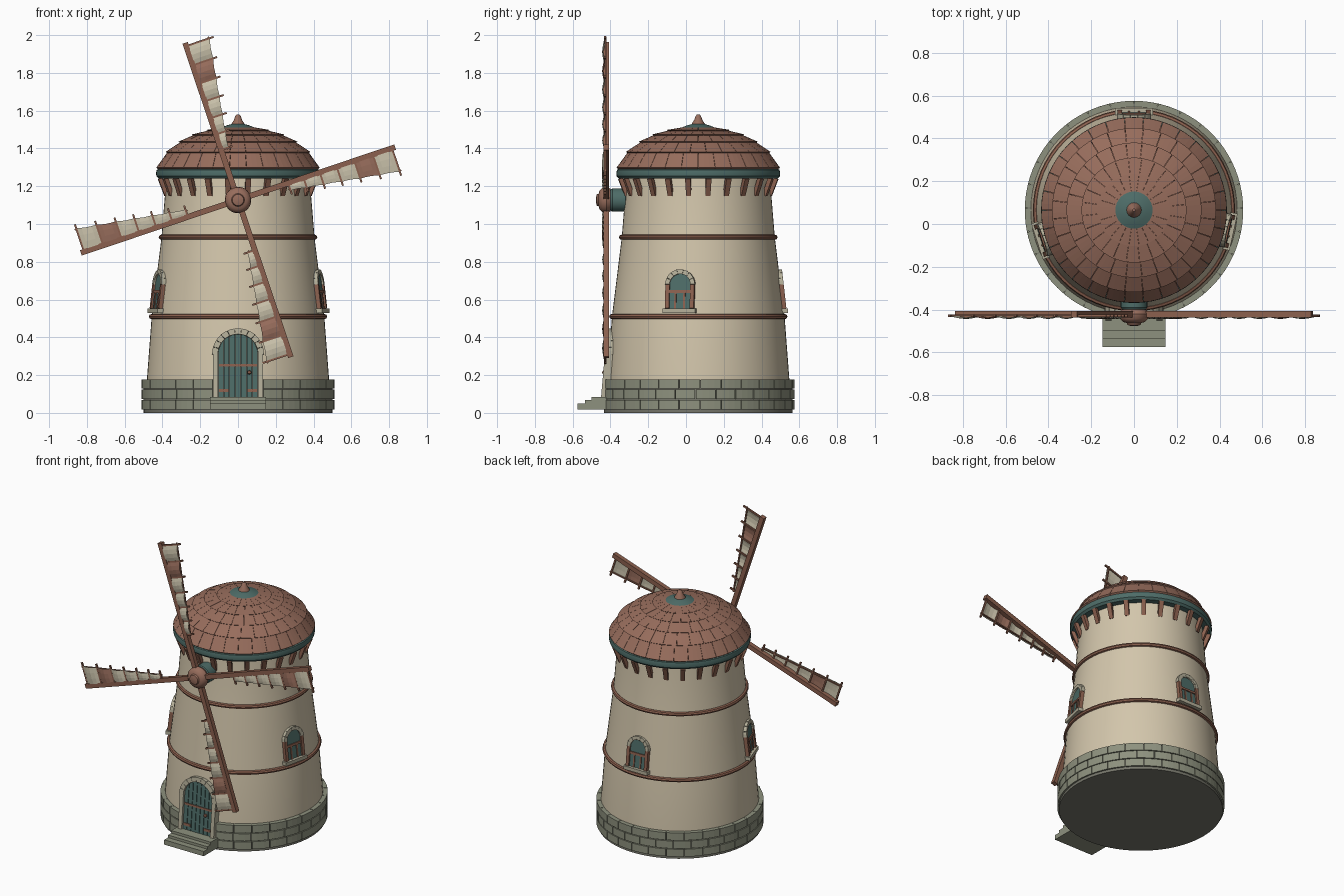
import bpy, bmesh, math
from math import sin, cos, pi, radians, sqrt
from mathutils import Matrix, Vector

cube = bpy.data.objects.get("Cube")
if cube:
    bpy.data.objects.remove(cube, do_unlink=True)


def material(name, rgb):
    m = bpy.data.materials.new(name)
    m.use_nodes = True
    m.diffuse_color = (*rgb, 1)
    m.node_tree.nodes["Principled BSDF"].inputs["Base Color"].default_value = (*rgb, 1)
    return m


PLASTER = material("plaster", (.65, .565, .41))
TILE = material("clay_tile", (.31, .152, .107))
WOOD = material("wood", (.26, .118, .077))
TEAL = material("teal_paint", (.075, .15, .137))
STONE = material("stone", (.27, .285, .21))
PALE = material("pale_stone", (.46, .43, .32))
MORTAR = material("mortar", (.18, .18, .145))
CLOTH = material("sail_cloth", (.58, .53, .40))

AXIS = Matrix.Translation((0, .065, 0))      # tower axis
HUB = Matrix.Translation((0, -.42, 1.127))   # sail axis


def lean(y, z, degrees):
    """Tilt backward about a line at (y, z), to follow the wall."""
    pivot = Matrix.Translation((0, y, z))
    return pivot @ Matrix.Rotation(-radians(degrees), 4, 'X') @ pivot.inverted()


def finish(bm, name, mats, matrix, smooth=False):
    bmesh.ops.recalc_face_normals(bm, faces=bm.faces)
    me = bpy.data.meshes.new(name)
    bm.to_mesh(me)
    bm.free()
    for m in mats:
        me.materials.append(m)
    ob = bpy.data.objects.new(name, me)
    bpy.context.collection.objects.link(ob)
    ob.matrix_world = matrix
    if smooth:
        bpy.ops.object.select_all(action='DESELECT')
        ob.select_set(True)
        bpy.context.view_layer.objects.active = ob
        bpy.ops.object.shade_smooth_by_angle(angle=radians(35))
    return ob


def lathe(name, profile, mat, matrix=AXIS, steps=64):
    """Spin an (r, z) profile round z."""
    bm = bmesh.new()
    vs = [bm.verts.new((r, 0, z)) for r, z in profile]
    es = [bm.edges.new(p) for p in zip(vs, vs[1:])]
    bmesh.ops.spin(bm, geom=vs + es, cent=(0, 0, 0), axis=(0, 0, 1), angle=2 * pi, steps=steps)
    bmesh.ops.remove_doubles(bm, verts=bm.verts, dist=1e-4)
    return finish(bm, name, [mat], matrix, True)


def blocks(name, profile, count, fill, mat, start=0, end=2 * pi, matrix=AXIS, steps=3):
    """Separate blocks of a closed (r, z) section set along an arc."""
    bm = bmesh.new()
    pitch = (end - start) / count
    for i in range(count):
        mid = start + (i + .5) * pitch
        rings = []
        for s in range(steps + 1):
            a = mid + pitch * fill * (s / steps - .5)
            rings.append([bm.verts.new((r * cos(a), r * sin(a), z)) for r, z in profile])
        for p, q in zip(rings, rings[1:]):
            for k in range(len(profile)):
                j = (k + 1) % len(profile)
                bm.faces.new((p[k], p[j], q[j], q[k]))
        bm.faces.new(rings[0])
        bm.faces.new(rings[-1])
    return finish(bm, name, [mat], matrix)


def prism(name, outline, y0, y1, mat, matrix):
    """Extrude an (x, z) outline from y0 to y1."""
    bm = bmesh.new()
    f = bm.faces.new([bm.verts.new((x, y0, z)) for x, z in outline])
    new = bmesh.ops.extrude_face_region(bm, geom=[f])["geom"]
    shifted = [v for v in new if isinstance(v, bmesh.types.BMVert)]
    bmesh.ops.translate(bm, vec=Vector((0, y1 - y0, 0)), verts=shifted)
    return finish(bm, name, [mat], matrix)


def box(name, x0, x1, y0, y1, z0, z1, mat, matrix):
    return prism(name, [(x0, z0), (x1, z0), (x1, z1), (x0, z1)], y0, y1, mat, matrix)


def rect(r0, r1, z0, z1):
    return [(r0, z0), (r1, z0), (r1, z1), (r0, z1)]


def arch(half, bottom, spring, n=14):
    top = [(half * cos(pi * i / n), spring + half * sin(pi * i / n)) for i in range(n + 1)]
    return [(half, bottom)] + top + [(-half, bottom)]


def voussoirs(name, r0, r1, spring, y0, y1, count, mat, matrix):
    turn = matrix @ Matrix.Translation((0, 0, spring)) @ Matrix.Rotation(pi / 2, 4, 'X')
    blocks(name, rect(r0, r1, -y1, -y0), count, .96, mat, 0, pi, turn, 2)


# Tower wall and rounded wooden bands
lathe("tower_wall", [(.488, .01), (.482, .18), (.457, .51), (.405, .93), (.383, 1.2), (.38, 1.26)], PLASTER)
for z, r in ((.51, .457), (.93, .405)):
    bead = [(r + .015 * cos(t * pi / 4), z + .014 * sin(t * pi / 4)) for t in range(-3, 4)]
    lathe("wall_band", bead, WOOD)

# Stone foundation, left open at the doorway
lathe("plinth", [(0, 0), (.5, 0), (.5, .02), (0, .02)], MORTAR)
gap = .262
first, last = -pi / 2 + gap, 1.5 * pi - gap
blocks("mortar_core", rect(.47, .5, .02, .175), 1, 1, MORTAR, first, last, steps=64)
for i in range(3):
    z = .018 + i * .055
    blocks("stone_course", rect(.475, .51, z, z + .05), 26 + i % 2, .965, STONE, first, last)

# Front steps
for i, front in enumerate((-.575, -.535, -.5)):
    box("front_step", -.147, .147, front, -.42, .018 + .02 * i, .05 + .017 * i, STONE, Matrix())

# Door with planks, straps, knob and stone surround
D = lean(-.45, .08, 5)
prism("door_back", arch(.108, .08, .312), -.428, -.37, MORTAR, D)
n, half = 7, .106
for i in range(n):
    a = -half + 2 * half * i / n + .0015
    b = a + 2 * half / n - .003
    top = [(x, .312 + sqrt(half ** 2 - x ** 2)) for x in (b, (a + b) / 2, a)]
    prism("door_plank", [(a, .085), (b, .085)] + top, -.437, -.42, TEAL, D)
box("door_strap", -.1, .1, -.442, -.43, .247, .26, WOOD, D)
for s in (-1, 1):
    box("door_hinge", min(s * .1, s * .05), max(s * .1, s * .05), -.442, -.43, .112, .128, WOOD, D)
    box("door_jamb", min(s * .106, s * .133), max(s * .106, s * .133), -.45, -.37, .07, .312, PALE, D)
voussoirs("door_arch", .106, .137, .312, -.452, -.36, 11, PALE, D)
lathe("door_knob", [(0, -.012), (.009, -.007), (.011, 0), (.009, .007), (0, .012)], WOOD,
      D @ Matrix.Translation((.06, -.445, .215)), 12)

# Arched windows round the wall, leaning with it
for angle in (-12.5, 90, 198):
    W = AXIS @ Matrix.Rotation(radians(angle + 90), 4, 'Z')
    box("window_sill", -.088, .088, -.476, -.42, .53, .553, PALE, W)
    W = W @ lean(-.455, .55, 6.5)
    prism("window_glass", arch(.06, .55, .68), -.457, -.4, TEAL, W)
    for s in (-1, 1):
        box("window_jamb", s * .067 - .011, s * .067 + .011, -.467, -.41, .553, .68, WOOD, W)
        box("window_bar", s * .024 - .005, s * .024 + .005, -.462, -.44, .553, .645, WOOD, W)
    box("window_rail", -.06, .06, -.464, -.44, .635, .65, WOOD, W)
    voussoirs("window_arch", .056, .08, .68, -.467, -.4, 7, PALE, W)

# Eaves: slanting rafters and painted ring
blocks("rafters", [(.372, 1.155), (.392, 1.148), (.427, 1.238), (.405, 1.245)], 24, .26, WOOD, steps=1)
lathe("eaves_ring", [(.37, 1.24), (.42, 1.24), (.432, 1.253), (.434, 1.27), (.43, 1.287), (.41, 1.297), (.37, 1.297)], TEAL)

# Domed roof: shell under overlapping tile rows
rows = [(.425, 1.292), (.375, 1.376), (.307, 1.43), (.237, 1.468), (.16, 1.492), (.07, 1.512)]
lathe("roof_shell", [(r - .008, z - .006) for r, z in rows] + [(0, 1.512)], TILE)
for i, (lo, hi) in enumerate(zip(rows, rows[1:])):
    section = [(lo[0] - .01, lo[1] - .008), (lo[0] + .008, lo[1] + .006), (hi[0], hi[1] + .002), (hi[0] - .01, hi[1] - .01)]
    turn = AXIS @ Matrix.Rotation(.11 * (i % 2), 4, 'Z')
    blocks("roof_tiles", section, 30 - 2 * i, .98, TILE, matrix=turn)
lathe("roof_cap", [(.09, 1.497), (.09, 1.51), (.06, 1.522), (.03, 1.53), (0, 1.533)], TEAL, steps=32)
lathe("finial", [(.037, 1.52), (.034, 1.532), (.022, 1.55), (.014, 1.572), (.007, 1.58), (0, 1.581)], TILE, steps=16)

# Axle and hub, turned to face forward
forward = HUB @ Matrix.Rotation(pi / 2, 4, 'X')
lathe("axle", [(0, -.14), (.05, -.14), (.05, -.11), (.062, -.1), (.062, -.03), (.05, -.015), (0, -.015)], TEAL, forward, 32)
lathe("hub", [(0, -.02), (.06, -.02), (.07, 0), (.066, .022), (.05, .038), (.034, .042), (.03, .052), (.015, .056), (0, .056)],
      TILE, forward, 32)

# Four sails: spar, edge bar, rungs and billowing cloth
rungs = [.28 + .084 * i + .0021 * i * i for i in range(7)]


def width(r):
    return .042 + (r - .28) * .155


for k in range(4):
    S = HUB @ Matrix.Rotation(-radians(18.6 + 90 * k), 4, 'Y')
    box("sail_spar", .03, .878, -.017, .013, -.015, .015, WOOD, S)
    edge = [(r, -width(r) + d) for r, d in ((.27, .004), (.87, .004), (.87, .012), (.27, .012))]
    prism("sail_edge_bar", edge, -.01, -.002, WOOD, S)
    for r in rungs:
        box("sail_rung", r - .005, r + .005, -.014, -.003, -width(r) - .021, 0, WOOD, S)
    bm = bmesh.new()
    for i, (a, b) in enumerate(zip(rungs, rungs[1:])):
        strips = []
        for s in range(5):
            t = s / 4
            r, puff = a + (b - a) * t, sin(pi * t)
            strips.append([bm.verts.new((r, -.012 - .012 * puff * sin(pi * (.25 + .5 * c / 3)),
                                         -.012 - (width(r) - .012 - .004 * puff) * c / 3)) for c in range(4)])
        for p, q in zip(strips, strips[1:]):
            for c in range(3):
                f = bm.faces.new((p[c], p[c + 1], q[c + 1], q[c]))
                f.material_index = int(i == 4)
    cloth = finish(bm, "sail_cloth", [CLOTH, TILE], S)
    thick = cloth.modifiers.new("thickness", 'SOLIDIFY')
    thick.thickness = .003
